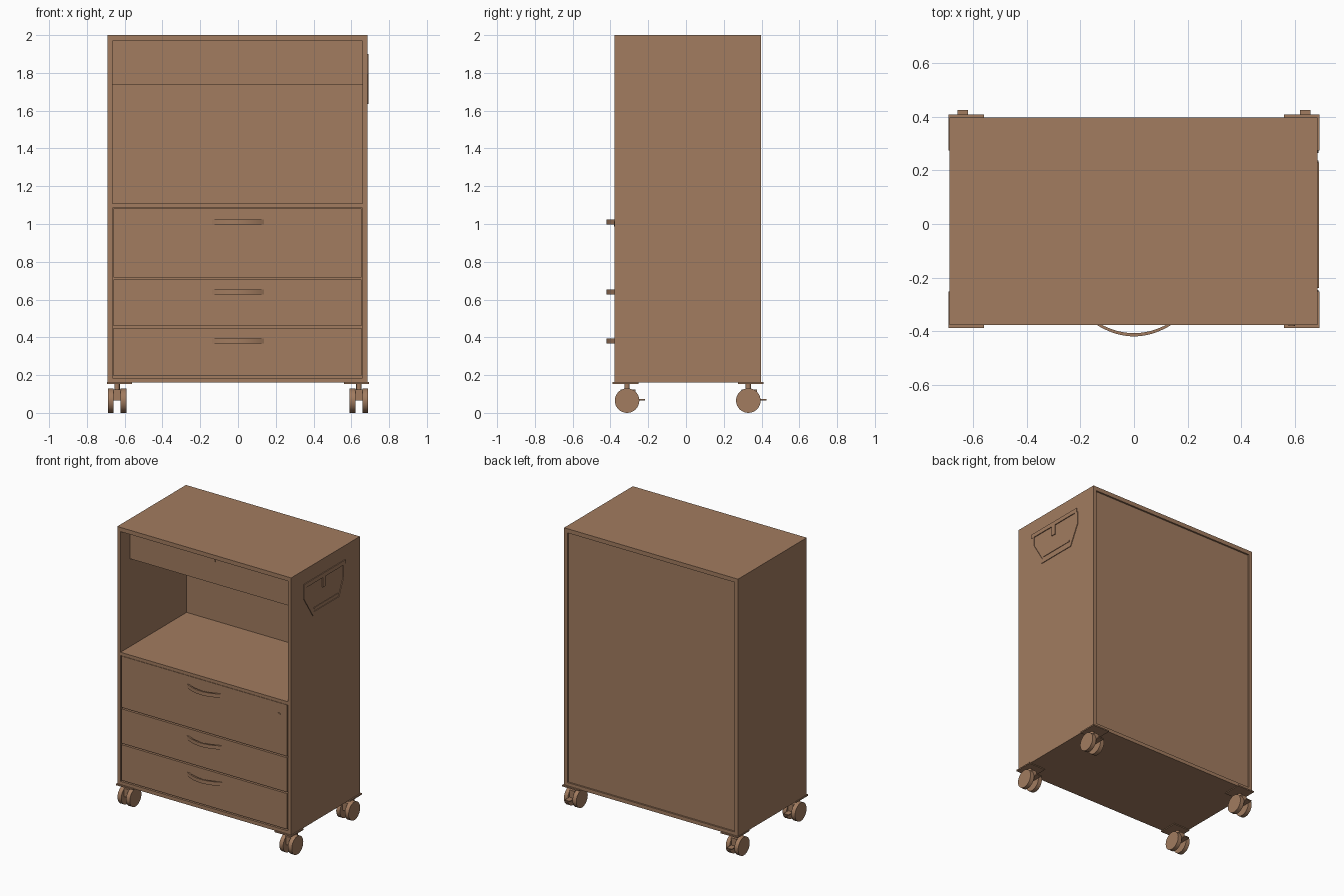
import bpy, bmesh, math
from mathutils import Vector

if "Cube" in bpy.data.objects:
    bpy.data.objects.remove(bpy.data.objects["Cube"])

brown = bpy.data.materials.new("warm_brown")
brown.diffuse_color = (0.36, 0.2, 0.115, 1)
brown.use_nodes = True
brown.node_tree.nodes["Principled BSDF"].inputs["Base Color"].default_value = brown.diffuse_color


def finish(name, bm, smooth=False):
    bmesh.ops.recalc_face_normals(bm, faces=bm.faces)
    me = bpy.data.meshes.new(name)
    bm.to_mesh(me)
    bm.free()
    me.materials.append(brown)
    ob = bpy.data.objects.new(name, me)
    bpy.context.collection.objects.link(ob)
    if smooth:
        bpy.ops.object.select_all(action='DESELECT')
        ob.select_set(True)
        bpy.context.view_layer.objects.active = ob
        bpy.ops.object.shade_smooth_by_angle(angle=math.radians(35))
    return ob


def box(name, x, y, z):
    bm = bmesh.new()
    bmesh.ops.create_cube(bm, size=1)
    for v in bm.verts:
        v.co = Vector([(a + b) / 2 + c * (b - a) for (a, b), c in zip((x, y, z), v.co)])
    return finish(name, bm)


def prism(name, pts, axis, lo, hi, smooth=False):
    """Extrude a 2D outline along an axis: 'x' takes (y, z), 'y' (x, z), 'z' (x, y)."""
    place = {'x': lambda p, d: (d, p[0], p[1]), 'y': lambda p, d: (p[0], d, p[1]),
             'z': lambda p, d: (p[0], p[1], d)}[axis]
    bm = bmesh.new()
    a = [bm.verts.new(place(p, lo)) for p in pts]
    b = [bm.verts.new(place(p, hi)) for p in pts]
    n = len(pts)
    bm.faces.new(a)
    bm.faces.new(b[::-1])
    for i in range(n):
        bm.faces.new((a[i], a[(i + 1) % n], b[(i + 1) % n], b[i]))
    return finish(name, bm, smooth)


def circle(cx, cy, r, n=32):
    return [(cx + r * math.cos(2 * math.pi * i / n), cy + r * math.sin(2 * math.pi * i / n))
            for i in range(n)]


# Carcass boards
L, R, F, B = -0.69, 0.685, -0.378, 0.398
T = 0.026
inner = (L + T, R - T)
box("left_side", (L, L + T), (F, B), (0.16, 2.0))
box("right_side", (R - T, R), (F, B), (0.16, 2.0))
box("top_board", inner, (F, B), (1.97, 2.0))
box("bottom_board", inner, (F, B), (0.16, 0.186))
box("back_panel", inner, (B - 0.03, B - 0.012), (0.186, 1.97))
box("open_shelf", inner, (F, B - 0.03), (1.085, 1.108))

# Recessed upper compartment
box("upper_flap", inner, (-0.27, -0.25), (1.735, 1.97))
box("upper_compartment_floor", inner, (-0.25, B - 0.03), (1.735, 1.755))
prism("upper_lock", circle(0, 1.90, 0.012, 16), 'y', -0.276, -0.27, True)

# Drawers with bowed pulls
for i, (z0, z1, hz) in enumerate([(0.195, 0.45, 0.38), (0.46, 0.706, 0.64), (0.716, 1.083, 1.01)]):
    box(f"drawer_front_{i}", (inner[0] + 0.006, inner[1] - 0.006), (F, F + 0.02), (z0, z1))
    box(f"drawer_body_{i}", (inner[0] + 0.02, inner[1] - 0.02), (F + 0.02, 0.34), (z0 + 0.02, z1 - 0.02))
    ts = [-1 + 2 * k / 20 for k in range(21)]
    outer = [(0.138 * t, F - 0.042 * (1 - t * t)) for t in ts]
    inside = [(0.118 * t, F - 0.030 * (1 - t * t)) for t in reversed(ts)]
    prism(f"drawer_pull_{i}", outer + inside, 'z', hz - 0.013, hz + 0.013, True)
prism("drawer_lock", circle(0.59, 1.0, 0.012, 16), 'y', F - 0.004, F, True)

# Folding carry handle on the right side
box("carry_handle_top_bar", (R - 0.005, R + 0.006), (-0.24, 0.23), (1.87, 1.90))
box("carry_handle_latch", (R - 0.005, R + 0.006), (-0.028, 0.006), (1.80, 1.87))


def strip(name, path, w, h):
    """Flat strip of width w along an open (y, z) path, lying on the right side."""
    left, right = [], []
    for i, p in enumerate(path):
        a, b = Vector(path[max(i - 1, 0)]), Vector(path[min(i + 1, len(path) - 1)])
        d = (b - a).normalized()
        n = Vector((-d.y, d.x)) * w / 2
        left.append(tuple(Vector(p) + n))
        right.append(tuple(Vector(p) - n))
    prism(name, left + right[::-1], 'x', R - 0.005, R + h)


strip("carry_handle_grip", [(-0.225, 1.87), (-0.225, 1.80), (-0.13, 1.65), (0.16, 1.65),
                            (0.222, 1.78), (0.222, 1.87)], 0.03, 0.005)
strip("carry_handle_lower_rod", [(-0.12, 1.685), (0.15, 1.685)], 0.012, 0.004)

# Casters with corner plates
for sx in (-1, 1):
    for cy, sy in ((-0.312, -1), (0.33, 1)):
        tag = ("left" if sx < 0 else "right") + ("_front" if sy < 0 else "_back")
        cx = 0.64 * sx
        px = sorted((0.56 * sx, 0.694 * sx))
        py = (-0.388, -0.252) if sy < 0 else (0.274, 0.41)
        box("corner_plate_" + tag, px, py, (0.154, 0.163))
        for k, dx in (("a", -0.034), ("b", 0.034)):
            prism(f"wheel_{tag}_{k}", circle(cy, 0.065, 0.065), 'x',
                  cx + dx - 0.015, cx + dx + 0.015, True)
        box("caster_fork_" + tag, (cx - 0.02, cx + 0.02), (cy - 0.035, cy + 0.045), (0.066, 0.125))
        prism("caster_stem_" + tag, circle(cx, cy, 0.014, 20), 'z', 0.12, 0.156, True)
        box("brake_tab_" + tag, (cx - 0.019, cx + 0.019), (cy + 0.03, cy + 0.096), (0.066, 0.073))
